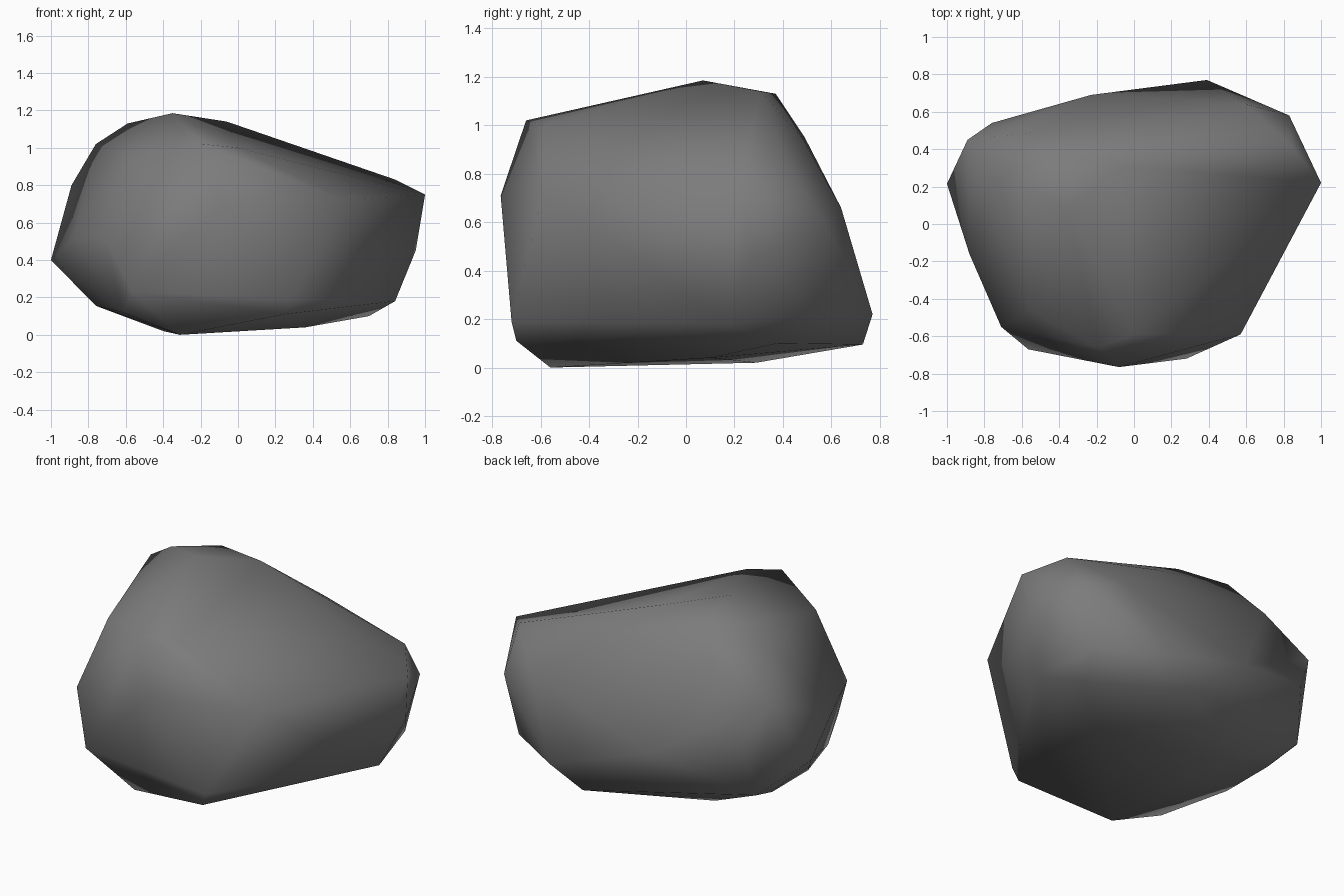
import bpy
import bmesh
from mathutils import Vector

# Remove the default cube
default_cube = bpy.data.objects.get("Cube")
if default_cube:
    bpy.data.objects.remove(default_cube, do_unlink=True)


def make_material(name, color):
    material = bpy.data.materials.new(name)
    material.use_nodes = True
    material.diffuse_color = color
    shader = material.node_tree.nodes["Principled BSDF"]
    shader.inputs["Base Color"].default_value = color
    shader.inputs["Roughness"].default_value = 0.9
    return material


def make_hull(name, corner_groups, material):
    """Wrap a convex skin around the corner points, given in hundredths."""
    bm = bmesh.new()
    for group in corner_groups:
        for corner in group:
            bm.verts.new(Vector(corner) / 100)
    result = bmesh.ops.convex_hull(bm, input=bm.verts[:])
    # Drop any corner that ended up inside the skin
    loose = {v for v in result["geom_interior"] + result["geom_unused"]
             if isinstance(v, bmesh.types.BMVert)}
    bmesh.ops.delete(bm, geom=list(loose), context="VERTS")
    bmesh.ops.recalc_face_normals(bm, faces=bm.faces[:])
    for face in bm.faces:
        face.smooth = True
    mesh = bpy.data.meshes.new(name)
    bm.to_mesh(mesh)
    bm.free()
    mesh.materials.append(material)
    rock = bpy.data.objects.new(name, mesh)
    bpy.context.scene.collection.objects.link(rock)
    return rock


# Underside, nearly flat with a slight tilt
underside = [(-31, -56, 0), (-40, 29, 2), (36, 10, 4), (70, 38, 10),
             (19, 73, 9.5), (25, -70, 11)]

# Lower rim, where the sides turn under
lower_rim = [(-76, 25, 15.5), (-76, -10, 15.5), (-61.5, -50, 12),
             (-56.5, -67, 23), (28, -72, 19), (84, 17, 18), (75, 55, 22),
             (39, 77, 22), (-80, 46, 22.5)]

# Widest belt around the middle
belt = [(-100, 21.5, 40), (-71, -55, 52), (-8, -76.5, 71),
        (57, -59, 72), (95, 27, 45), (100, 22, 75), (83, 58, 58),
        (50, 71.5, 36), (60, 64, 66), (-23, 69, 42), (-76, 54, 55),
        (-88, -16, 52), (-89, 45, 80)]

# Sloping crown, highest toward one side
crown = [(-76, 24, 102), (-59, 20, 113), (-35, 7, 118.5), (-37, 37, 113),
         (-6, 31, 114), (26, 48.5, 94), (84, 42, 83), (-54, 49, 95),
         (-19, -66, 102), (0, -59, 100), (-56, -46, 95)]

stone_grey = make_material("stone grey", (0.2, 0.2, 0.2, 1))
make_hull("boulder", [underside, lower_rim, belt, crown], stone_grey)
